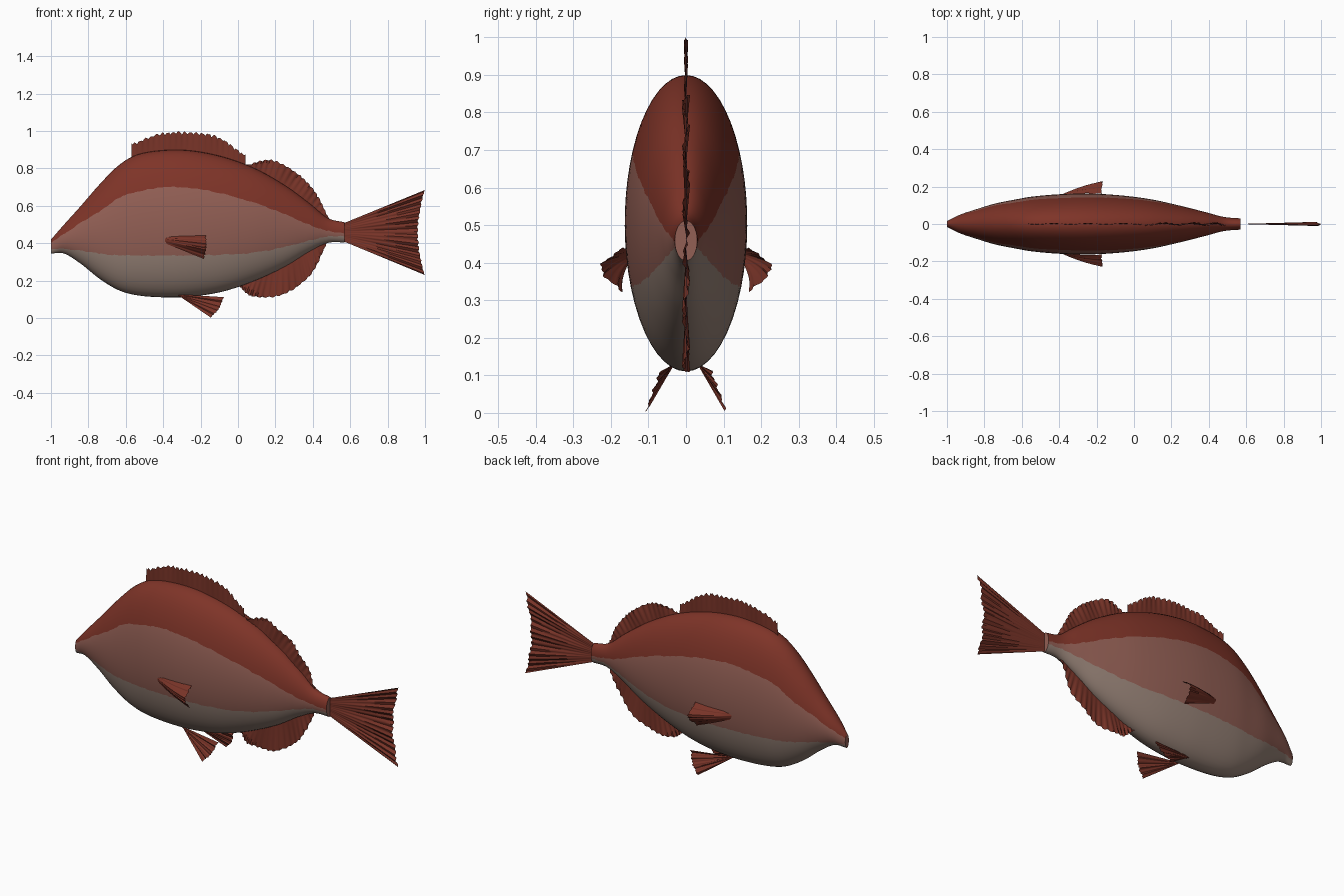
import bpy
import math
import random
from mathutils import Vector

random.seed(4)
if "Cube" in bpy.data.objects:
    bpy.data.objects.remove(bpy.data.objects["Cube"])


def material(name, rgb):
    mat = bpy.data.materials.new(name)
    mat.use_nodes = True
    mat.diffuse_color = (*rgb, 1)
    mat.node_tree.nodes["Principled BSDF"].inputs["Base Color"].default_value = (*rgb, 1)
    return mat


back_red = material("back red", (0.21, 0.034, 0.021))
side_pink = material("side pink", (0.29, 0.115, 0.09))
belly_grey = material("belly beige", (0.31, 0.225, 0.185))
fin_red = material("fin red", (0.19, 0.034, 0.021))


def make_object(name, verts, faces, mats):
    mesh = bpy.data.meshes.new(name)
    mesh.from_pydata(verts, [], faces)
    for mat in mats:
        mesh.materials.append(mat)
    obj = bpy.data.objects.new(name, mesh)
    bpy.context.collection.objects.link(obj)
    bpy.ops.object.select_all(action="DESELECT")
    obj.select_set(True)
    bpy.context.view_layer.objects.active = obj
    bpy.ops.object.shade_smooth_by_angle(angle=math.radians(50))
    return obj


def curve_at(points, t):
    """Smooth curve through points, t running from 0 to 1."""
    points = [Vector(p) for p in points]
    last = len(points) - 1
    i = min(int(t * last), last - 1)
    f = t * last - i
    a, b = points[i], points[i + 1]
    before = points[i - 1] if i else 2 * a - b
    after = points[i + 2] if i + 2 <= last else 2 * b - a
    m, n = (b - before) / 2, (after - a) / 2
    return (a * (2 * f**3 - 3 * f**2 + 1) + m * (f**3 - 2 * f**2 + f)
            + b * (3 * f**2 - 2 * f**3) + n * (f**3 - f**2))


# Body stations: x, top, bottom, half width, back edge, belly edge
stations = [
    (-1, .42, .345, .016, .405, .37),
    (-.93, .50, .345, .05, .45, .37),
    (-.84, .60, .29, .08, .51, .36),
    (-.74, .715, .21, .11, .57, .345),
    (-.64, .815, .15, .13, .64, .335),
    (-.54, .873, .122, .147, .675, .335),
    (-.40, .897, .111, .159, .70, .335),
    (-.25, .895, .115, .163, .695, .335),
    (-.08, .862, .142, .154, .665, .34),
    (.09, .80, .20, .132, .615, .35),
    (.25, .71, .275, .097, .555, .38),
    (.38, .615, .355, .064, .50, .415),
    (.48, .535, .402, .038, .467, .437),
    (.57, .512, .405, .03, .455, .44),
]
bands = 9
rows = 110

# Body: elliptical rings whose points line up with the colour borders
verts, faces, zones = [], [], []
ring = bands * 6
for r in range(rows + 1):
    x, top, low, half, upper, lower = curve_at(stations, r / rows)
    mid, tall = (top + low) / 2, (top - low) / 2
    wobble = random.uniform(-.003, .003)
    marks = [-math.pi / 2,
             math.asin((lower + wobble - mid) / tall),
             math.asin((upper + wobble - mid) / tall),
             math.pi / 2]
    angles = [a + (b - a) * k / bands
              for a, b in zip(marks, marks[1:]) for k in range(bands)] + [marks[3]]
    angles += [math.pi - a for a in angles[-2:0:-1]]
    verts += [(x, -half * math.cos(a), mid + tall * math.sin(a)) for a in angles]
for r in range(rows):
    for k in range(ring):
        n = (k + 1) % ring
        faces.append((r * ring + k, (r + 1) * ring + k, (r + 1) * ring + n, r * ring + n))
        zone = k // bands
        zones.append(zone if zone < 3 else 5 - zone)
# Mouth and tail stump caps
faces += [tuple(range(ring)), tuple(reversed(range(rows * ring, (rows + 1) * ring)))]
zones += [1, 1]
body = make_object("body", verts, faces, [belly_grey, side_pink, back_red])
for face, zone in zip(body.data.polygons, zones):
    face.material_index = zone


def fin(name, base, tip, rays, jag, ripple, side=1, bend=(0, 0, 0)):
    """Rippled sheet from base curve to ragged tip curve."""
    cols, steps = rays * 4, 8
    pts, quads = [], []
    wave = random.uniform(0, 6)
    bend = Vector(bend)
    for c in range(cols + 1):
        v = c / cols
        root, end = curve_at(base, v), curve_at(tip, v)
        notch = jag * (1 - abs(math.sin(math.pi * c / 4)) + random.uniform(0, .6))
        if c in (0, cols):
            notch = 0
        end -= (end - root).normalized() * notch
        for s in range(steps + 1):
            u = s / steps
            p = root.lerp(end, u) + bend * math.sin(math.pi * u)
            fold = math.sin(v * 21 + wave) * .6 + math.sin(math.pi * c / 2) * .4
            p.y += ripple * u * fold
            pts.append((p.x, p.y * side, p.z))
    for c in range(cols):
        for s in range(steps):
            a = c * (steps + 1) + s
            quads.append((a, a + 1, a + steps + 2, a + steps + 1))
    return make_object(name, pts, quads, [fin_red])


def flat(*pairs):
    return [(x, 0, z) for x, z in pairs]


# Fins on the centre line
fin("front_dorsal_fin",
    flat((-.57, .84), (-.42, .88), (-.27, .88), (-.11, .85), (.04, .80)),
    flat((-.57, .935), (-.42, .99), (-.27, 1.0), (-.11, .975), (.04, .875)), 20, .012, .006)
fin("rear_dorsal_fin",
    flat((.04, .79), (.15, .74), (.26, .68), (.37, .60), (.48, .52)),
    flat((.04, .82), (.18, .848), (.32, .775), (.42, .67), (.49, .53)), 18, .006, .011)
fin("anal_fin",
    flat((0, .19), (.12, .23), (.24, .29), (.36, .36), (.47, .42)),
    flat((0, .17), (.08, .112), (.24, .122), (.39, .23), (.48, .405)), 18, .006, .011)
fin("tail_fin",
    flat((.56, .505), (.56, .482), (.56, .458), (.56, .435), (.56, .412)),
    flat((1, .685), (.975, .57), (.965, .455), (.975, .34), (1, .23)), 14, .006, .011)

# Paired fins
for label, side in (("left", 1), ("right", -1)):
    fin(label + "_pectoral_fin",
        [(-.40, .15, .435), (-.40, .152, .42), (-.39, .152, .40)],
        [(-.17, .165, .442), (-.165, .228, .385), (-.18, .165, .315)],
        8, .006, .006, side, (0, .008, 0))
    fin(label + "_pelvic_fin",
        [(-.34, .035, .128), (-.33, .035, .125), (-.32, .035, .122)],
        [(-.075, .068, .112), (-.10, .09, .05), (-.145, .107, .002)],
        8, .004, .005, side)
